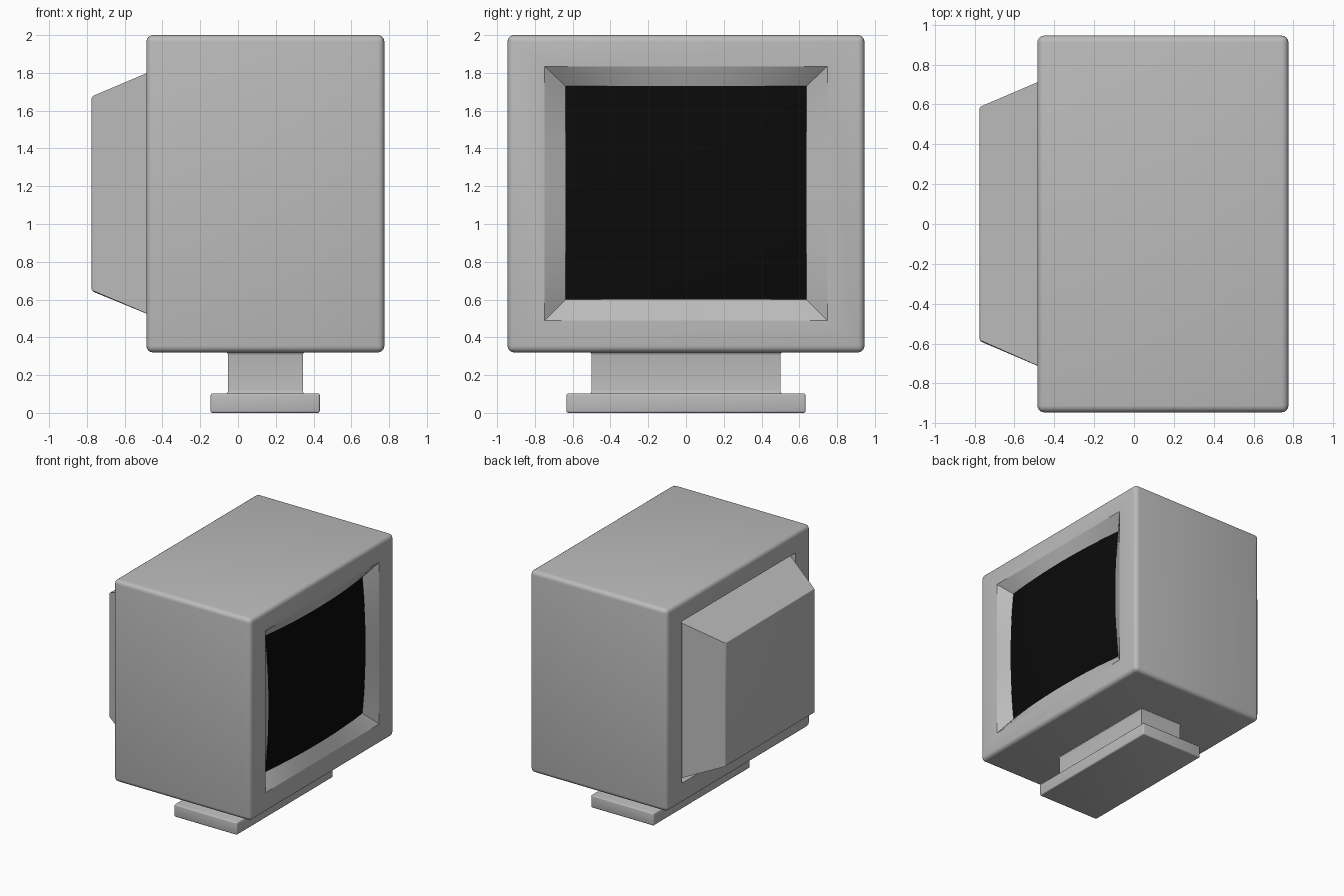
import bpy, bmesh, math
from mathutils import Vector

if "Cube" in bpy.data.objects:
    bpy.data.objects.remove(bpy.data.objects["Cube"])


def material(name, value):
    m = bpy.data.materials.new(name)
    m.diffuse_color = (value, value, value, 1)
    m.use_nodes = True
    m.node_tree.nodes["Principled BSDF"].inputs["Base Color"].default_value = m.diffuse_color
    return m


GREY = material("casing grey", 0.5)
BLACK = material("screen black", 0.003)


def finish(name, bm, mat, angle=30):
    me = bpy.data.meshes.new(name)
    bm.to_mesh(me)
    bm.free()
    me.materials.append(mat)
    ob = bpy.data.objects.new(name, me)
    bpy.context.collection.objects.link(ob)
    bpy.ops.object.select_all(action='DESELECT')
    ob.select_set(True)
    bpy.context.view_layer.objects.active = ob
    bpy.ops.object.shade_smooth_by_angle(angle=math.radians(angle))
    return ob


def box(x0, x1, hy, z0, z1, bevel, segments=4):
    bm = bmesh.new()
    bmesh.ops.create_cube(bm, size=2)
    for v in bm.verts:
        v.co = ((x0 if v.co.x < 0 else x1), hy * v.co.y, (z0 if v.co.z < 0 else z1))
    bmesh.ops.bevel(bm, geom=bm.edges[:], offset=bevel, segments=segments,
                    profile=0.5, affect='EDGES')
    return bm


def end_face(bm, sign):
    return max(bm.faces, key=lambda f: f.normal.x * sign * f.calc_area())


def set_rect(face, x, hy, z0, z1):
    c = face.calc_center_median()
    for v in face.verts:
        v.co = (x, math.copysign(hy, v.co.y), z0 if v.co.z < c.z else z1)


# Main dimensions
X0, X1 = -0.485, 0.775
HOLE = (0.748, 0.49, 1.835)      # half width, bottom, top of both openings
SCREEN = (0.638, 0.60, 1.73)

# Casing: rounded box with a front opening and a shallow rear recess
bm = box(X0, X1, 0.945, 0.32, 2.0, 0.035)
bm.normal_update()
for sign, x in ((1, X1), (-1, X0)):
    f = end_face(bm, sign)
    bmesh.ops.inset_region(bm, faces=[f], thickness=0.1)
    set_rect(f, x, *HOLE)
    if sign < 0:
        f = bmesh.ops.extrude_discrete_faces(bm, faces=[f])["faces"][0]
        set_rect(f, x + 0.085, *HOLE)
    else:
        bmesh.ops.delete(bm, geom=[f], context='FACES_ONLY')
    bm.normal_update()
finish("casing", bm, GREY)

# Tapered rear housing, seated in the recess
bm = bmesh.new()
bmesh.ops.create_cube(bm, size=2)
for v in bm.verts:
    back = v.co.x < 0
    hy, z0, z1 = (0.587, 0.645, 1.675) if back else HOLE
    v.co = (-0.775 if back else X0 + 0.087, hy * v.co.y, z1 if v.co.z > 0 else z0)
rear = [e for e in bm.edges if all(v.co.x < -0.7 for v in e.verts)]
bmesh.ops.bevel(bm, geom=rear, offset=0.012, segments=3, profile=0.5, affect='EDGES')
finish("rear_housing", bm, GREY)

# Curved screen
N = 20
R = 5.3


def screen_point(u, w):
    hy, z0, z1 = SCREEN
    y, z = hy * (2 * u - 1), z0 + (z1 - z0) * w
    dz = z - (z0 + z1) / 2
    return Vector((0.765 - (y * y + dz * dz) / (2 * R), y, z))


bm = bmesh.new()
grid = [[bm.verts.new(screen_point(i / N, j / N)) for j in range(N + 1)] for i in range(N + 1)]
for i in range(N):
    for j in range(N):
        bm.faces.new((grid[i][j], grid[i + 1][j], grid[i + 1][j + 1], grid[i][j + 1]))
finish("screen", bm, BLACK)

# Sloped bezel from the opening down to the curved screen edge
bm = bmesh.new()
hy, z0, z1 = HOLE
sides = (lambda t: (t, 0), lambda t: (1, t), lambda t: (1 - t, 1), lambda t: (0, 1 - t))
for side in sides:
    pairs = []
    for k in range(N + 1):
        u, w = side(k / N)
        outer = Vector((X1, hy * (2 * u - 1), z0 + (z1 - z0) * w))
        pairs.append((bm.verts.new(outer), bm.verts.new(screen_point(u, w))))
    for (a, b), (c, d) in zip(pairs, pairs[1:]):
        bm.faces.new((a, c, d, b))
bmesh.ops.remove_doubles(bm, verts=bm.verts[:], dist=1e-5)
finish("screen_bezel", bm, GREY)

# Neck with small fillets where it meets the casing and the base
bm = bmesh.new()
r = 0.02
arc = [(r * (1 - math.sin(a)), r * (1 - math.cos(a))) for a in (0, .4, .8, 1.2, math.pi / 2)]
profile = [(f, 0.098 + h) for f, h in arc] + [(f, 0.325 - h) for f, h in reversed(arc)]
rings = [[bm.verts.new((0.145 + sx * (0.198 + f), sy * (0.5 + f), z))
          for sx, sy in ((-1, -1), (1, -1), (1, 1), (-1, 1))] for f, z in profile]
for lo, hi in zip(rings, rings[1:]):
    for i in range(4):
        j = (i + 1) % 4
        bm.faces.new((lo[i], lo[j], hi[j], hi[i]))
finish("neck", bm, GREY)

# Base plate
finish("base", box(-0.145, 0.433, 0.633, 0, 0.103, 0.01, 3), GREY)
